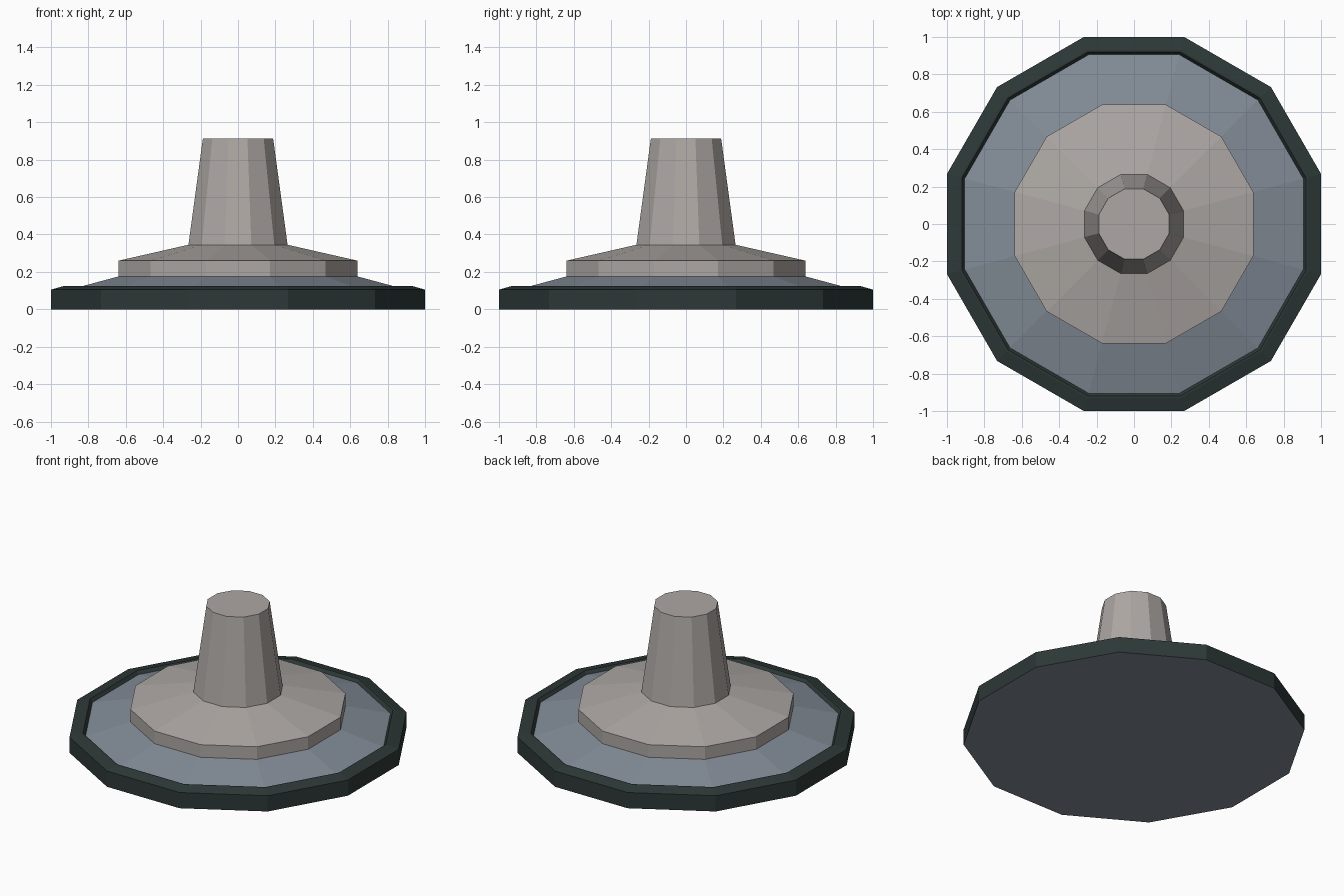
import bpy, bmesh, math

if "Cube" in bpy.data.objects:
    bpy.data.objects.remove(bpy.data.objects["Cube"])

SIDES = 12


def material(name, rgb):
    m = bpy.data.materials.new(name)
    m.diffuse_color = (*rgb, 1.0)
    m.use_nodes = True
    m.node_tree.nodes["Principled BSDF"].inputs["Base Color"].default_value = m.diffuse_color
    return m


def lathe(name, profile, mat, cap_bottom=False, cap_top=False):
    """Revolve (flat-to-centre distance, z) points, bottom to top, into a 12-sided part."""
    bm = bmesh.new()
    rings = []
    for r, z in profile:
        R = r / math.cos(math.pi / SIDES)
        angles = [(i + 0.5) * math.tau / SIDES for i in range(SIDES)]
        rings.append([bm.verts.new((R * math.cos(a), R * math.sin(a), z)) for a in angles])
    for lo, hi in zip(rings, rings[1:]):
        for i in range(SIDES):
            j = (i + 1) % SIDES
            bm.faces.new((lo[i], lo[j], hi[j], hi[i]))
    if cap_bottom:
        bm.faces.new(rings[0][::-1])
    if cap_top:
        bm.faces.new(rings[-1])
    me = bpy.data.meshes.new(name)
    bm.to_mesh(me)
    bm.free()
    me.materials.append(mat)
    ob = bpy.data.objects.new(name, me)
    bpy.context.collection.objects.link(ob)
    return ob


rubber = material("dark green grey", (0.026, 0.040, 0.038))
slate = material("slate blue grey", (0.225, 0.262, 0.310))
stone = material("warm grey", (0.42, 0.39, 0.37))

# Dark outer rim with a bevelled lip
lathe("rim", [(1.0, 0.0), (1.0, 0.105), (0.93, 0.125), (0.92, 0.125), (0.905, 0.104)], rubber)
# Sloping slate plate, and the flat underside
lathe("plate", [(0.905, 0.104), (0.638, 0.176)], slate)
lathe("underside", [(0.99, 0.001), (1.0, 0.0)][::-1][:1], slate, cap_bottom=True)
# Stepped hub and tapering stem
lathe("hub", [(0.638, 0.176), (0.638, 0.26), (0.265, 0.345)], stone)
lathe("stem", [(0.265, 0.345), (0.188, 0.912)], stone, cap_top=True)
